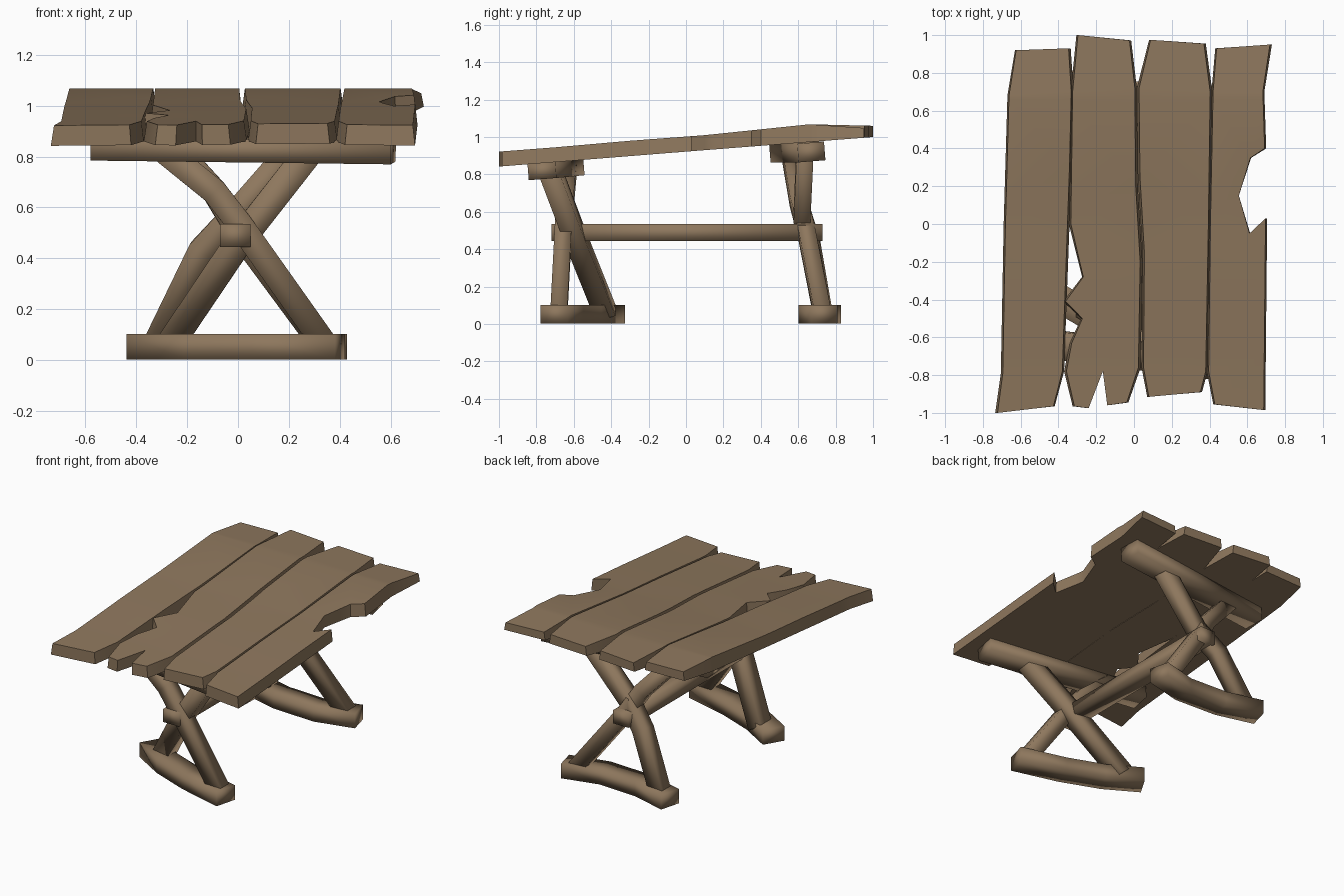
import bpy, bmesh
from mathutils import Vector

if "Cube" in bpy.data.objects:
    bpy.data.objects.remove(bpy.data.objects["Cube"])

wood = bpy.data.materials.new("weathered wood brown")
wood.diffuse_color = (0.27, 0.185, 0.11, 1)
wood.use_nodes = True
wood.node_tree.nodes["Principled BSDF"].inputs["Base Color"].default_value = wood.diffuse_color


def finish(name, bm, angle):
    bmesh.ops.recalc_face_normals(bm, faces=bm.faces[:])
    me = bpy.data.meshes.new(name)
    bm.to_mesh(me)
    bm.free()
    me.materials.append(wood)
    ob = bpy.data.objects.new(name, me)
    bpy.context.collection.objects.link(ob)
    bpy.ops.object.select_all(action='DESELECT')
    ob.select_set(True)
    bpy.context.view_layer.objects.active = ob
    bpy.ops.object.shade_smooth_by_angle(angle=angle)
    return ob


def lerp(table, y):
    for (a, za), (b, zb) in zip(table, table[1:]):
        if y <= b:
            return za + (zb - za) * (y - a) / (b - a)
    return table[-1][1]


def plank(name, outline, back_top):
    """Sloping board cut from a flat outline, top slightly narrower."""
    bm = bmesh.new()
    face = bm.faces.new([bm.verts.new((x, y, 0)) for x, y in outline])
    ext = bmesh.ops.extrude_face_region(bm, geom=[face])
    for v in ext["geom"]:
        if isinstance(v, bmesh.types.BMVert):
            v.co.z = 1
    for y in (-0.7, -0.3, 0.1, 0.66):
        bmesh.ops.bisect_plane(bm, geom=bm.verts[:] + bm.edges[:] + bm.faces[:],
                               plane_co=(0, y, 0), plane_no=(0, 1, 0))
    xs = [p[0] for p in outline]
    cx = (min(xs) + max(xs)) / 2
    top = [(-1, 0.922), (-0.7, 0.945), (-0.3, 0.98), (0.1, 1.01), (0.66, 1.068), (1, back_top)]
    bottom = [(-1, 0.842), (0, 0.922), (1, 1.0)]
    for v in bm.verts:
        if v.co.z > 0.5:
            v.co.z = lerp(top, v.co.y)
            v.co.x = cx + (v.co.x - cx) * 0.94
        else:
            v.co.z = lerp(bottom, v.co.y)
    bmesh.ops.triangulate(bm, faces=[f for f in bm.faces if len(f.verts) > 4])
    finish(name, bm, 0.6)


def bar(name, path, w, h, side):
    """Four-sided timber swept along a path; side = width direction."""
    bm = bmesh.new()
    pts = [Vector(p) for p in path]
    rings = []
    for i, p in enumerate(pts):
        t = (pts[min(i + 1, len(pts) - 1)] - pts[max(i - 1, 0)]).normalized()
        s = Vector(side)
        s = (s - t * s.dot(t)).normalized()
        u = t.cross(s)
        rings.append([bm.verts.new(p + s * a * w / 2 + u * b * h / 2)
                      for a, b in ((-1, -1), (1, -1), (1, 1), (-1, 1))])
    for r, q in zip(rings, rings[1:]):
        for k in range(4):
            bm.faces.new((r[k], r[(k + 1) % 4], q[(k + 1) % 4], q[k]))
    bm.faces.new(rings[0])
    bm.faces.new(rings[-1])
    finish(name, bm, 3.1)


# Table top boards, with broken ends and edges
plank("board_left", [(-.735, -1), (-.42, -.965), (-.37, -.78), (-.36, -.5), (-.345, -.1), (-.33, .3),
                     (-.32, .7), (-.335, .93), (-.63, .92), (-.67, .68), (-.69, 0), (-.705, -.79)], 1.05)
plank("board_split", [(-.325, -.965), (-.245, -.975), (-.165, -.78), (-.14, -.96), (-.03, -.945),
                      (.035, -.76), (.045, -.2), (.02, .2), (.015, .72), (-.015, .972), (-.305, 1),
                      (-.335, .7), (-.345, 0), (-.275, -.28), (-.375, -.41), (-.28, -.5),
                      (-.34, -.63), (-.37, -.78)], 1.06)
plank("board_middle", [(.07, -.915), (.36, -.89), (.39, -.78), (.405, 0), (.415, .7), (.38, .955),
                       (.08, .975), (.015, .72), (.02, .25), (.045, -.15), (.04, -.76)], 1.06)
plank("board_right", [(.42, -.955), (.695, -.985), (.705, .03), (.615, -.05), (.555, .15), (.62, .35),
                      (.7, .4), (.69, .7), (.73, .95), (.43, .93), (.41, .7), (.395, 0), (.385, -.78)], 1.045)

# Beams under the boards
bar("front_beam", [(-.57, -.62, .835), (.61, -.77, .82)], .15, .09, (0, 1, .08))
bar("back_beam", [(-.57, .52, .92), (.6, .67, .92)], .145, .1, (0, 1, .08))

# Curved feet
bar("front_foot", [(-.4, -.39, .053), (-.18, -.52, .053), (.08, -.62, .053), (.4, -.705, .053)],
    .15, .1, (0, 1, 0))
bar("back_foot", [(-.41, .76, .053), (-.15, .69, .053), (.15, .675, .053), (.41, .74, .053)],
    .145, .1, (0, 1, 0))

# Crossed legs
bar("front_leg_straight", [(-.27, -.43, .06), (0, -.59, .46), (.29, -.73, .83)], .11, .11, (0, 1, 0))
bar("front_leg_bent", [(.35, -.68, .05), (.01, -.655, .53), (-.09, -.645, .66), (-.3, -.63, .83)],
    .09, .1, (0, 1, 0))
bar("back_leg_bent", [(-.32, .735, .06), (-.14, .67, .43), (0, .62, .58), (.28, .635, .9)],
    .09, .11, (0, 1, 0))
bar("back_leg_straight", [(.34, .73, .05), (0, .64, .51), (-.09, .6, .66), (-.31, .56, .9)],
    .09, .1, (0, 1, 0))

# Long stretcher joining the crossings
bar("stretcher", [(-.01, -.72, .49), (-.01, .73, .49)], .12, .09, (1, 0, 0))
